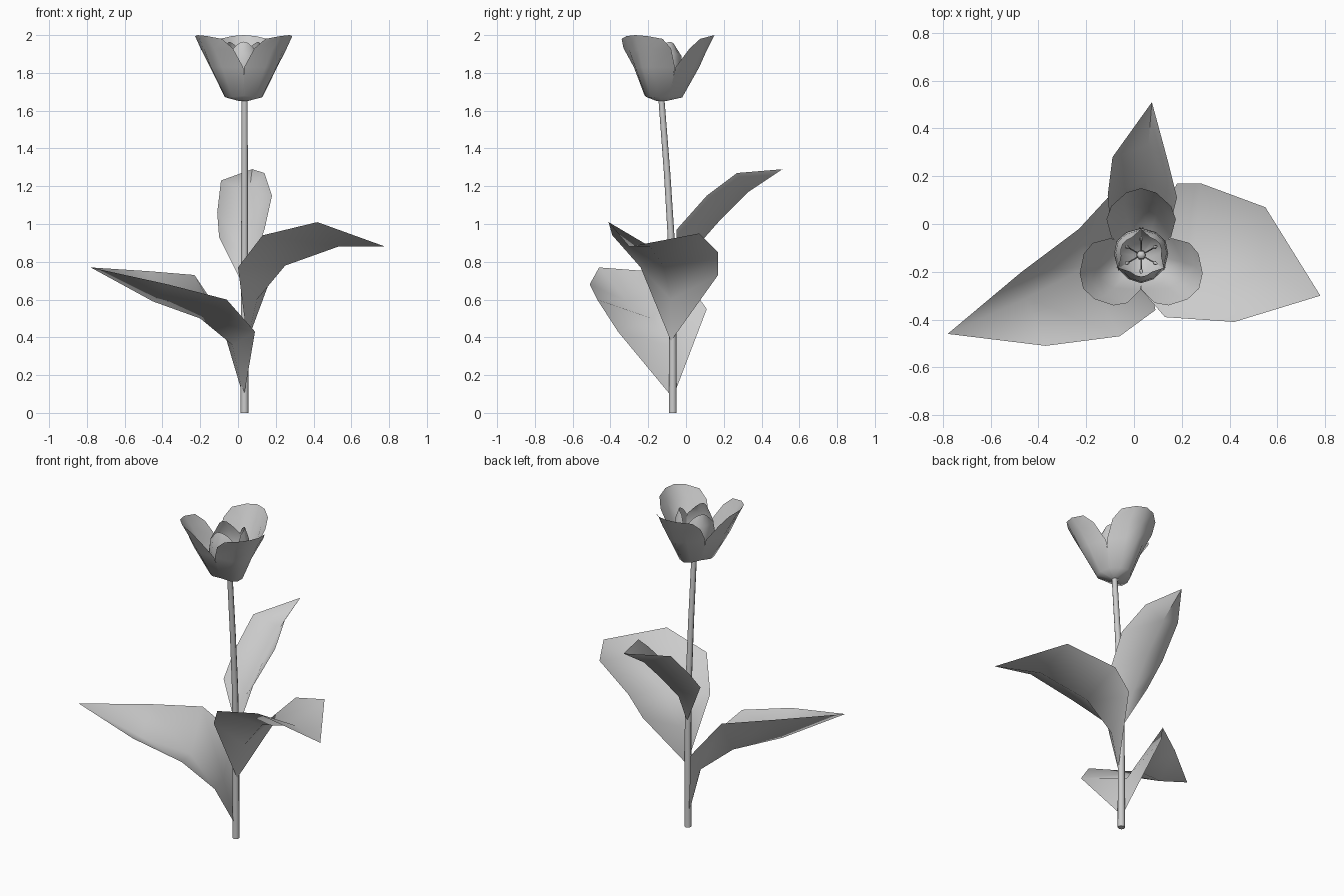
import bpy
import bmesh
from math import cos, sin, radians, tau
from mathutils import Vector, Matrix

default_cube = bpy.data.objects.get("Cube")
if default_cube:
    bpy.data.objects.remove(default_cube, do_unlink=True)

# One plain grey for the whole plant
grey = bpy.data.materials.new("plain_grey")
grey.use_nodes = True
grey.diffuse_color = (0.6, 0.6, 0.6, 1)
grey.node_tree.nodes["Principled BSDF"].inputs["Base Color"].default_value = (0.6, 0.6, 0.6, 1)


def finish(name, bm, angle=80):
    """Turn a bmesh into a smooth-shaded grey object."""
    mesh = bpy.data.meshes.new(name)
    bm.to_mesh(mesh)
    bm.free()
    mesh.materials.append(grey)
    obj = bpy.data.objects.new(name, mesh)
    bpy.context.collection.objects.link(obj)
    bpy.ops.object.select_all(action="DESELECT")
    obj.select_set(True)
    bpy.context.view_layer.objects.active = obj
    bpy.ops.object.shade_smooth_by_angle(angle=radians(angle))
    return obj


def bridge(bm, rows, closed=False):
    """Skin neighbouring rows of vertices; a single vertex makes a fan."""
    for low, high in zip(rows, rows[1:]):
        count = max(len(low), len(high))
        for i in range(count if closed else count - 1):
            j = (i + 1) % count
            if len(low) == 1:
                bm.faces.new((low[0], high[j], high[i]))
            elif len(high) == 1:
                bm.faces.new((low[i], low[j], high[0]))
            else:
                bm.faces.new((low[i], low[j], high[j], high[i]))


def leaf(name, base, rows, tip):
    """Each row runs front edge, midrib, back edge."""
    bm = bmesh.new()
    points = [[base], *rows, [tip]]
    bridge(bm, [[bm.verts.new(p) for p in row] for row in points])
    return finish(name, bm)


def tube(bm, path, radii, sides=6):
    """Capped tube of level rings along a path."""
    rings = []
    for point, radius in zip(path, radii):
        ring = [Vector((cos(tau * i / sides), sin(tau * i / sides), 0)) for i in range(sides)]
        rings.append([bm.verts.new(Vector(point) + v * radius) for v in ring])
    bridge(bm, rings, closed=True)
    bm.faces.new(rings[0][::-1])
    bm.faces.new(rings[-1])


CENTRE = Vector((0.03, -0.13, 0))


def petal(name, degrees, profile):
    """Profile rows: midline reach, edge reach, half width, midline z, edge z."""
    bm = bmesh.new()
    turn = Matrix.Rotation(radians(degrees), 3, "Z")
    rows = []
    for mid, edge, half, z_mid, z_edge in profile:
        row = []
        for t in (-1, -0.5, 0, 0.5, 1):
            bend = t * t
            p = Vector((mid + (edge - mid) * bend, half * t, z_mid + (z_edge - z_mid) * bend))
            row.append(bm.verts.new(turn @ p + CENTRE))
        rows.append(row)
    bridge(bm, rows)
    bmesh.ops.reverse_faces(bm, faces=bm.faces[:])
    return finish(name, bm)


# Stem, leaning gently forward towards the flower
stem = bmesh.new()
tube(stem,
     [(0.035, y, z) for y, z in ((-0.07, 0), (-0.07, 0.6), (-0.08, 0.95), (-0.1, 1.27), (-0.13, 1.66))],
     (0.021, 0.019, 0.018, 0.017, 0.016), 8)
finish("stem", stem)

# Three folded leaves
leaf("lower_leaf", (0.03, -0.07, 0.08), [
    [(0.09, -0.36, 0.43), (-0.03, -0.1, 0.36), (-0.11, 0.11, 0.55)],
    [(-0.06, -0.47, 0.6), (-0.2, -0.18, 0.5), (-0.23, -0.02, 0.73)],
    [(-0.37, -0.51, 0.68), (-0.45, -0.31, 0.59), (-0.47, -0.2, 0.75)],
], (-0.78, -0.46, 0.77))

leaf("middle_leaf", (0.05, -0.08, 0.38), [
    [(0, -0.24, 0.77), (0.1, -0.08, 0.6), (0.18, 0.17, 0.73)],
    [(0.13, -0.39, 0.94), (0.25, -0.12, 0.78), (0.28, 0.17, 0.85)],
    [(0.42, -0.41, 1.01), (0.53, -0.19, 0.88), (0.55, 0.07, 0.95)],
], (0.78, -0.3, 0.88))

leaf("upper_leaf", (0.035, -0.06, 0.66), [
    [(0.14, -0.05, 0.97), (0.03, 0.03, 0.85), (-0.1, 0, 0.93)],
    [(0.18, 0.11, 1.15), (0.05, 0.18, 1.02), (-0.11, 0.12, 1.06)],
    [(0.14, 0.27, 1.27), (0.06, 0.33, 1.17), (-0.09, 0.28, 1.23)],
], (0.075, 0.51, 1.29))

# Three open outer petals around three cupped inner petals
outer = [(0.02, 0.01, 0.02, 1.65, 1.65),
         (0.11, 0.04, 0.08, 1.67, 1.68),
         (0.2, 0.075, 0.125, 1.83, 1.83),
         (0.24, 0.15, 0.145, 1.92, 1.93),
         (0.28, 0.205, 0.125, 2.0, 1.98)]
inner = [(0.02, 0.01, 0.02, 1.65, 1.65),
         (0.085, 0.04, 0.07, 1.69, 1.69),
         (0.118, 0.05, 0.105, 1.81, 1.81),
         (0.112, 0.055, 0.09, 1.9, 1.89),
         (0.09, 0.07, 0.045, 1.965, 1.94)]
for i, side in enumerate(("back", "right", "left")):
    petal("outer_petal_" + side, 90 + 120 * i, outer)
for i, side in enumerate(("back_left", "back_right", "front")):
    petal("inner_petal_" + side, 30 + 120 * i, inner)

# Pistil with a flared top
pistil = bmesh.new()
tube(pistil, [CENTRE + Vector((0, 0, z)) for z in (1.65, 1.77, 1.79, 1.8)],
     (0.012, 0.01, 0.02, 0.012))
finish("pistil", pistil)

# Six stamens: thin filament and a plumper anther
stamens = bmesh.new()
for i in range(6):
    out = Vector((cos(tau * (i + 0.5) / 6), sin(tau * (i + 0.5) / 6), 0))
    path = [CENTRE + out * r + Vector((0, 0, z)) for r, z in
            ((0.01, 1.66), (0.045, 1.74), (0.06, 1.79), (0.067, 1.81), (0.075, 1.84))]
    tube(stamens, path, (0.003, 0.003, 0.003, 0.009, 0.004), 5)
finish("stamens", stamens)
